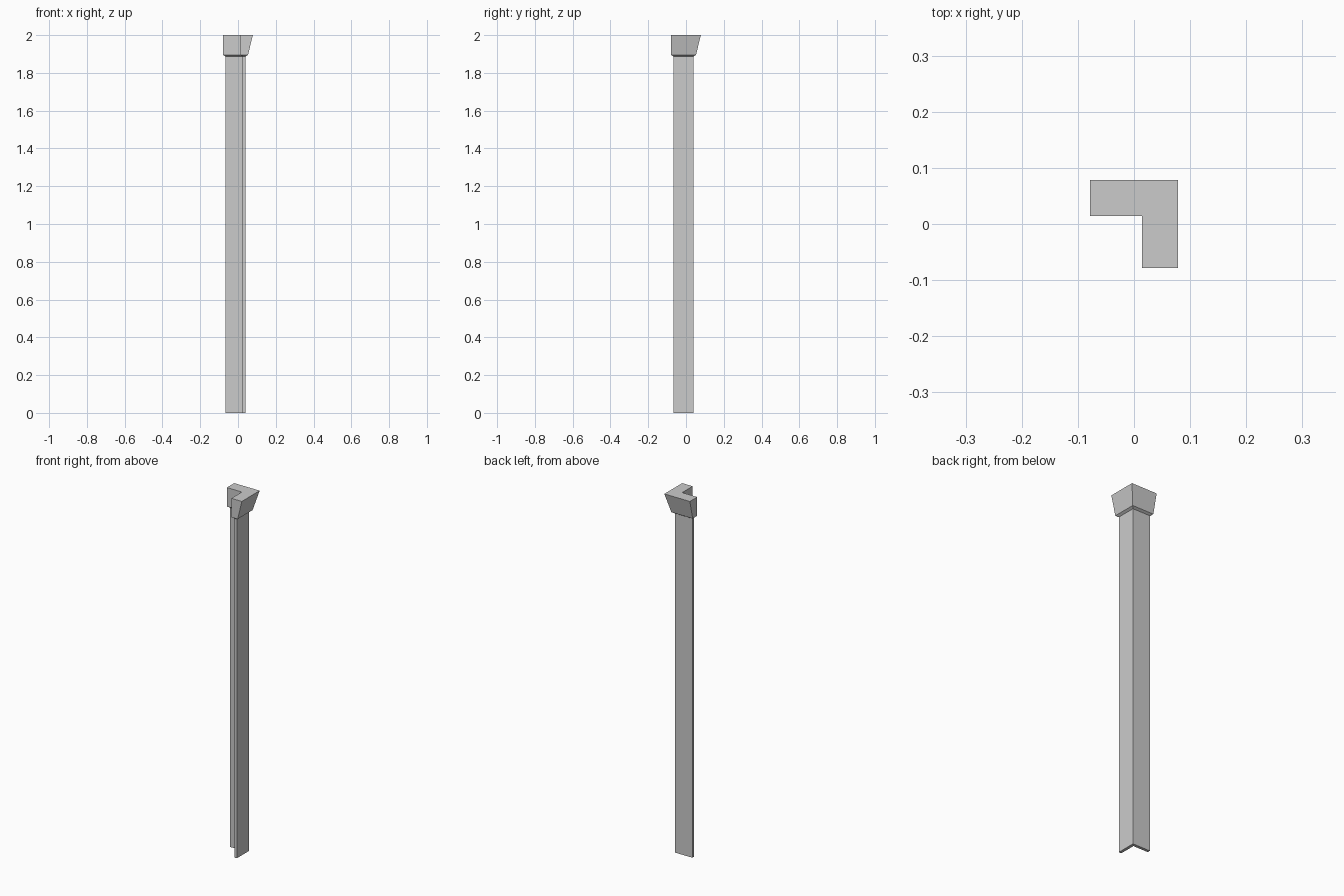
import bpy, bmesh

if "Cube" in bpy.data.objects:
    bpy.data.objects.remove(bpy.data.objects["Cube"])


def l_ring(bm, outer, inner, end, z):
    """L-shaped section: outer corner at (+,+), legs running to -x and -y."""
    pts = [(end, inner), (inner, inner), (inner, end),
           (outer, end), (outer, outer), (end, outer)]
    return [bm.verts.new((x, y, z)) for x, y in pts]


def l_loft(name, sections, cap_bottom, cap_top):
    """Skin a stack of L sections given as (outer, inner, end, z)."""
    bm = bmesh.new()
    rings = [l_ring(bm, *s) for s in sections]
    for a, b in zip(rings, rings[1:]):
        for i in range(6):
            j = (i + 1) % 6
            bm.faces.new((a[i], a[j], b[j], b[i]))
    # end faces: two quads per L, split along the mitre line
    for r, wanted, flip in ((rings[0], cap_bottom, True), (rings[-1], cap_top, False)):
        if wanted:
            for idx in ((0, 1, 4, 5), (1, 2, 3, 4)):
                f = [r[i] for i in idx]
                bm.faces.new(f[::-1] if flip else f)
    mesh = bpy.data.meshes.new(name)
    bm.to_mesh(mesh)
    bm.free()
    obj = bpy.data.objects.new(name, mesh)
    bpy.context.collection.objects.link(obj)
    return obj


SHAFT = (0.040, 0.024, -0.067)

# Thin angle-section post
l_loft("corner_post", [(*SHAFT, 0.0), (*SHAFT, 1.887)], True, False)

# Flared capital with a slightly sloped underside meeting the post
l_loft("post_capital", [(*SHAFT, 1.887),
                        (0.053, 0.014, -0.0785, 1.895),
                        (0.0785, 0.014, -0.0785, 2.0)], False, True)
